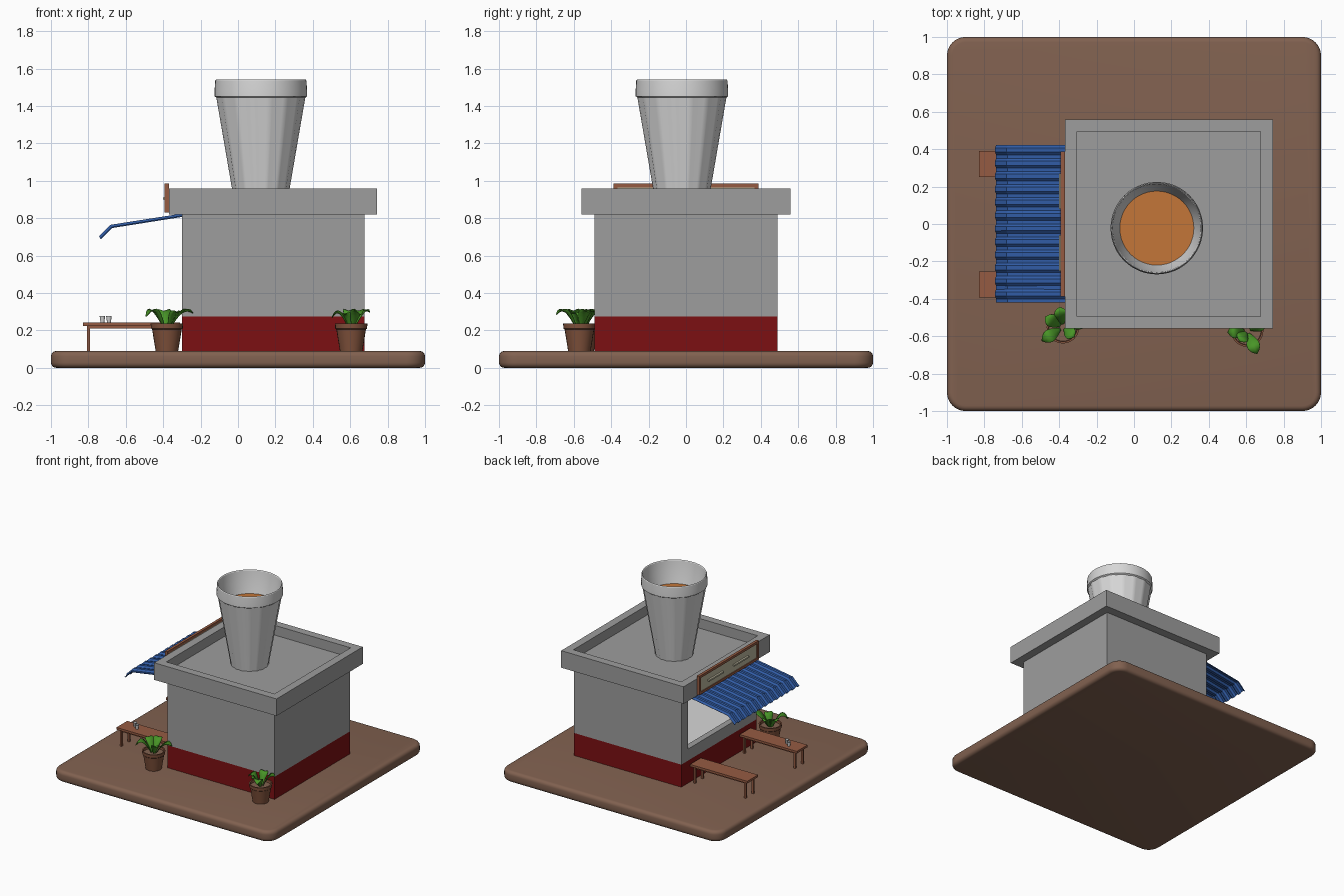
import bpy, bmesh, math
from mathutils import Vector

if "Cube" in bpy.data.objects:
    bpy.data.objects.remove(bpy.data.objects["Cube"])


def mat(name, r, g, b):
    m = bpy.data.materials.new(name)
    m.diffuse_color = (r, g, b, 1)
    m.use_nodes = True
    m.node_tree.nodes["Principled BSDF"].inputs["Base Color"].default_value = m.diffuse_color
    return m


EARTH = mat("earth_brown", .22, .12, .08)
GREY = mat("wall_grey", .34, .34, .34)
RED = mat("dark_red", .2, .005, .006)
GLASS = mat("pale_glass", .68, .68, .68)
TEA = mat("tea_orange", .55, .18, .04)
BLUE = mat("awning_blue", .03, .105, .37)
WOOD = mat("wood_brown", .3, .105, .055)
CLAY = mat("clay", .22, .085, .045)
PANEL = mat("sign_beige", .5, .47, .34)
LEAF = mat("leaf_green", .065, .3, .02)


def finish(name, bm, material, smooth=None):
    bmesh.ops.recalc_face_normals(bm, faces=bm.faces)
    me = bpy.data.meshes.new(name)
    bm.to_mesh(me)
    bm.free()
    me.materials.append(material)
    if smooth:
        me.polygons.foreach_set("use_smooth", [True] * len(me.polygons))
        me.set_sharp_from_angle(angle=math.radians(smooth))
    ob = bpy.data.objects.new(name, me)
    bpy.context.collection.objects.link(ob)
    return ob


def boxes(name, material, *spans):
    """One object from boxes given as (x0, x1, y0, y1, z0, z1)."""
    bm = bmesh.new()
    for x0, x1, y0, y1, z0, z1 in spans:
        vs = bmesh.ops.create_cube(bm, size=1)["verts"]
        for v in vs:
            v.co = ((x0 + x1) / 2 + v.co.x * (x1 - x0),
                    (y0 + y1) / 2 + v.co.y * (y1 - y0),
                    (z0 + z1) / 2 + v.co.z * (z1 - z0))
    return finish(name, bm, material)


def loft(bm, rings, cap=True):
    loops = [[bm.verts.new(p) for p in ring] for ring in rings]
    n = len(loops[0])
    for a, b in zip(loops, loops[1:]):
        for i in range(n):
            j = (i + 1) % n
            bm.faces.new((a[i], a[j], b[j], b[i]))
    if cap:
        bm.faces.new(loops[0])
        bm.faces.new(loops[-1])


def lathe(name, material, x, y, profile, n=32, smooth=30):
    """Profile points are (radius, z) or (radius, z, groove depth)."""
    rings = []
    for r, z, *g in profile:
        ring = []
        for i in range(n):
            a = math.tau * i / n
            rr = r - (g[0] if g and i % 3 == 0 else 0)
            ring.append((x + rr * math.cos(a), y + rr * math.sin(a), z))
        rings.append(ring)
    bm = bmesh.new()
    loft(bm, rings)
    return finish(name, bm, material, smooth)


# Rounded ground slab with soft top and bottom edges
def rounded_square(half, rad, z):
    pts = []
    for q in range(4):
        sx, sy = ((1, 1), (-1, 1), (-1, -1), (1, -1))[q]
        for k in range(9):
            a = math.pi / 2 * (q + k / 8)
            pts.append((sx * (half - rad) + rad * math.cos(a),
                        sy * (half - rad) + rad * math.sin(a), z))
    return pts


bm = bmesh.new()
rings, B = [], .028
for k in range(5):
    a = math.pi / 2 * k / 4
    d = B * (1 - math.sin(a))
    rings.append(rounded_square(1 - d, .1 - d, B * (1 - math.cos(a))))
rings += [[(x, y, .09 - z) for x, y, z in r] for r in reversed(rings)]
loft(bm, rings)
finish("ground_slab", bm, EARTH, 40)

# Kiosk: red plinth, hollow grey walls with a serving hatch on the left
X0, X1, Y, T = -.3, .675, .49, .05
boxes("red_plinth", RED, (X0, X1, -Y, Y, .085, .275))
boxes("walls", GREY,
      (X0, X1, -Y, -Y + T, .275, .82), (X0, X1, Y - T, Y, .275, .82),
      (X1 - T, X1, -Y + T, Y - T, .275, .82),
      (X0, X0 + T, -Y + T, Y - T, .275, .37),
      (X0, X0 + T, -Y + T, Y - T, .77, .82),
      (X0, X0 + T, .40, Y - T, .37, .77), (X0, X0 + T, -Y + T, -.40, .37, .77))
boxes("inner_counter", GLASS, (X0 + T, X1 - T, -Y + T, Y - T, .275, .35))

# Roof slab with a raised parapet
bm = bmesh.new()


def rect(d, z):
    return [(-.37 + d, -.56 + d, z), (.742 - d, -.56 + d, z),
            (.742 - d, .56 - d, z), (-.37 + d, .56 - d, z)]


loft(bm, [rect(0, .82), rect(0, .96), rect(.065, .96), rect(.065, .88)])
finish("roof", bm, GREY)

# Giant fluted tea glass on the roof
GX, GY = .122, -.022
lathe("giant_glass", GLASS, GX, GY,
      [(.141, .875, .006), (.24, 1.445, .008), (.2475, 1.452), (.2475, 1.48),
       (.244, 1.535), (.240, 1.541), (.235, 1.535), (.222, 1.45),
       (.195, 1.35)], 48, 25)
lathe("tea", TEA, GX, GY, [(.194, 1.351), (.198, 1.362)], 48)

# Sign board: wooden frame, beige panel, two thin strips
SY = .387
boxes("sign_frame", WOOD,
      (-.392, -.37, -SY, SY, .965, .985), (-.392, -.37, -SY, SY, .83, .85),
      (-.392, -.37, -SY, -SY + .02, .85, .965), (-.392, -.37, SY - .02, SY, .85, .965))
boxes("sign_panel", PANEL, (-.386, -.37, -SY + .02, SY - .02, .85, .965))
boxes("sign_strips", PANEL, (-.401, -.386, .08, .27, .9, .912),
      (-.401, -.386, -.25, -.06, .9, .912))

# Corrugated awning
bm = bmesh.new()
WAVES, W = 12, .42
path = [(-.298, .81), (-.675, .75), (-.735, .69)]
ys = []
for i in range(WAVES):
    for f, h in ((0, 0), (.3, 0), (.5, 1), (.8, 1)):
        ys.append((-W + 2 * W * (i + f) / WAVES, h))
ys.append((W, 0))
ribs = [(.1, 1), (.5, 1), (1, .3)]
grid = [[bm.verts.new((x - .5 * h * .012 * (k > 0), y, z + h * .012))
         for y, h in ys] for k, (x, z) in enumerate(path)]
for a, b in zip(grid, grid[1:]):
    for i in range(len(ys) - 1):
        bm.faces.new((a[i], a[i + 1], b[i + 1], b[i]))
awning = finish("awning", bm, BLUE)
sol = awning.modifiers.new("thickness", "SOLIDIFY")
sol.thickness = .006
sol.offset = 0

# Two benches at the hatch
for name, yc in (("front_bench", -.323), ("back_bench", .32)):
    parts = [(-.83, -.31, yc - .07, yc + .07, .224, .242),
             (-.805, -.335, yc - .055, yc - .043, .21, .224),
             (-.805, -.335, yc + .043, yc + .055, .21, .224)]
    for lx in (-.80, -.34):
        for ly in (yc - .05, yc + .05):
            parts.append((lx - .008, lx + .008, ly - .008, ly + .008, .088, .224))
    boxes(name, WOOD, *parts)

# Small glasses on the front bench
for i, (x, y) in enumerate(((-.725, -.30), (-.69, -.325))):
    lathe(f"small_glass_{i + 1}", GLASS, x, y,
          [(.010, .242), (.015, .277), (.013, .277), (.009, .255)], 16)


# Potted plants: clay pot, soil, arching creased leaves
def plant(name, x, y, leaves):
    lathe(name + "_pot", CLAY, x, y,
          [(.06, .088), (.079, .205), (.085, .21), (.087, .236),
           (.077, .236), (.074, .215)], 24)
    lathe(name + "_soil", EARTH, x, y, [(.073, .214), (.075, .217)], 24)
    bm = bmesh.new()
    for az, reach, rise, droop in leaves:
        out = Vector((math.cos(math.radians(az)), math.sin(math.radians(az)), 0))
        side = Vector((-out.y, out.x, 0))
        rows = []
        for k in range(9):
            t = k / 8
            c = Vector((x, y, .205 + rise * math.sin(math.pi * droop * t))) + out * (.01 + reach * t)
            w = .004 + .03 * math.sin(math.pi * t ** 1.3) ** .8 if k < 8 else .002
            rows.append([bm.verts.new(c + side * (w * s) + Vector((0, 0, .35 * w * abs(s))))
                         for s in (-1, 0, 1)])
        for a, b in zip(rows, rows[1:]):
            for i in range(2):
                bm.faces.new((a[i], a[i + 1], b[i + 1], b[i]))
    ob = finish(name + "_leaves", bm, LEAF, 50)
    m = ob.modifiers.new("thickness", "SOLIDIFY")
    m.thickness = .004


plant("left_plant", -.38, -.552, [(213, .125, .1, .75), (15, .135, .1, .65),
                                  (100, .1, .1, .6), (320, .07, .09, .6), (150, .1, .1, .6)])
plant("right_plant", .605, -.57, [(293, .125, .1, .7), (25, .1, .1, .6),
                                  (185, .095, .09, .75), (100, .07, .1, .6), (235, .06, .08, .6)])
